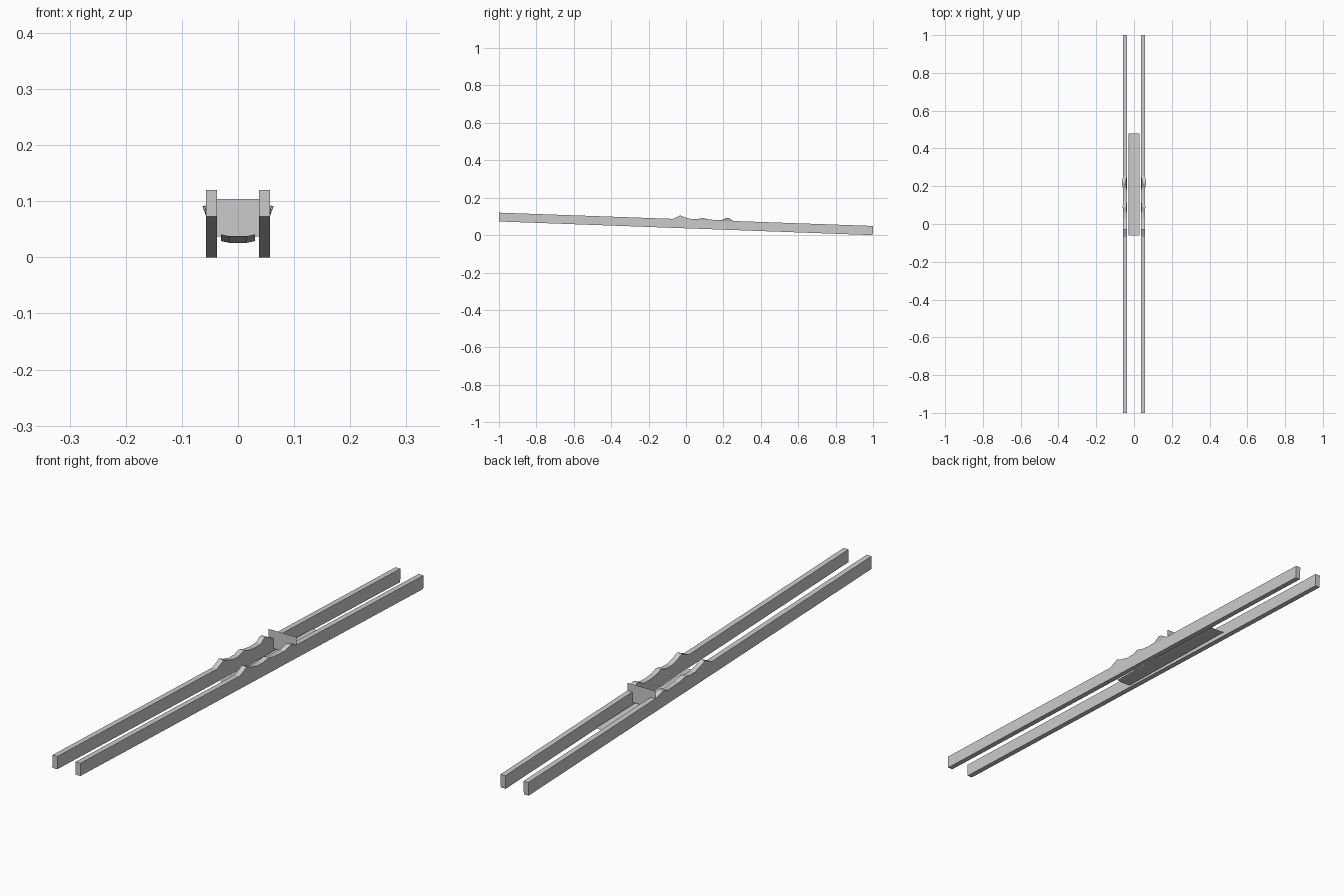
import bpy, bmesh

if "Cube" in bpy.data.objects:
    bpy.data.objects.remove(bpy.data.objects["Cube"])

INNER, OUTER = 0.037, 0.057      # rail side faces


def top_z(y):
    return 0.12 - 0.0355 * (y + 1)


def bottom_z(y):
    return 0.073 - 0.0365 * (y + 1)


def finish(name, bm, normals=True):
    if normals:
        bmesh.ops.recalc_face_normals(bm, faces=bm.faces)
    me = bpy.data.meshes.new(name)
    bm.to_mesh(me)
    bm.free()
    ob = bpy.data.objects.new(name, me)
    bpy.context.collection.objects.link(ob)
    return ob


def loft(bm, rows, closed):
    """Bridge rows of points with quads."""
    rows = [[bm.verts.new(p) for p in r] for r in rows]
    n = len(rows[0])
    for a, b in zip(rows, rows[1:]):
        for i in range(n if closed else n - 1):
            j = (i + 1) % n
            bm.faces.new((a[i], a[j], b[j], b[i]))
    return rows


# Sloping rails with three sight humps: (y, rise, outward lean of the top)
stations = [(-1, 0, 0), (-0.07, 0, 0), (-0.045, 0.012, 0), (-0.03, 0.020, 0),
            (-0.005, 0.010, 0), (0.03, 0.002, 0), (0.06, 0.003, 0.001),
            (0.09, 0.011, 0.003), (0.12, 0.004, 0.001), (0.155, 0.002, 0),
            (0.19, 0.003, 0.002), (0.215, 0.015, 0.006), (0.23, 0.014, 0.006),
            (0.255, 0, 0), (1, 0, 0)]
for side, name in ((-1, "left_rail"), (1, "right_rail")):
    bm = bmesh.new()
    rows = []
    for y, rise, lean in stations:
        t, b = top_z(y), bottom_z(y)
        yb = y - 0.002 if y == 1 else y
        rows.append([(side * INNER, yb, b), (side * OUTER, yb, b),
                     (side * OUTER, y, t - 0.003 if lean else t - 0.001),
                     (side * (OUTER + lean), y, t + rise),
                     (side * (INNER + lean), y, t + rise)])
    r = loft(bm, rows, True)
    bm.faces.new(r[0])
    bm.faces.new(r[-1])
    finish(name, bm)

# Thin upright cross plate
bm = bmesh.new()
loft(bm, [[(x, 0.26, 0.037) for x in (-OUTER, 0, OUTER)],
          [(x, 0.26, 0.104) for x in (-OUTER, 0, OUTER)]], False)
finish("cross_plate", bm)

# Thin shallow tray slung between the rails
bm = bmesh.new()
section = [(-0.030, 0.003), (-0.016, 0), (0.016, 0), (0.030, 0.003)]
loft(bm, [[(x, y, z0 + dz) for x, dz in section]
          for y, z0 in ((-0.06, 0.038), (0.48, 0.026))], False)
finish("under_tray", bm)
